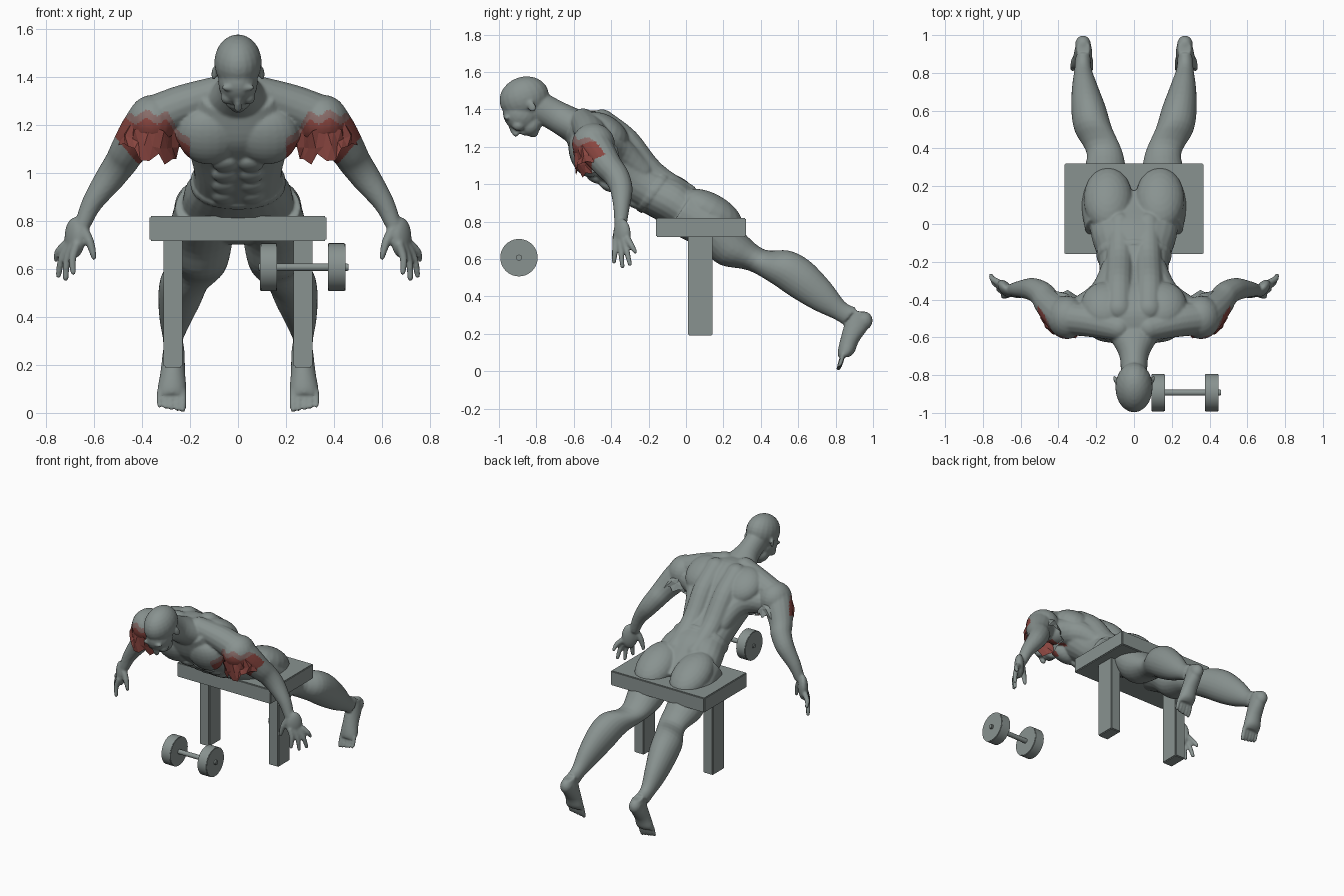
import bpy, bmesh, math, random
from mathutils import Vector, Matrix

old = bpy.data.objects.get("Cube")
if old:
    bpy.data.objects.remove(old, do_unlink=True)
random.seed(4)


def material(name, rgb):
    mat = bpy.data.materials.new(name)
    mat.use_nodes = True
    mat.diffuse_color = (*rgb, 1)
    mat.node_tree.nodes["Principled BSDF"].inputs["Base Color"].default_value = (*rgb, 1)
    return mat


grey = material("slate grey", (.25, .29, .28))
red = material("muscle red", (.25, .06, .05))
pale_red = material("faded red", (.25, .15, .14))


def make_object(name, bm, mats):
    bmesh.ops.recalc_face_normals(bm, faces=bm.faces)
    mesh = bpy.data.meshes.new(name)
    bm.to_mesh(mesh)
    bm.free()
    for mat in mats:
        mesh.materials.append(mat)
    obj = bpy.data.objects.new(name, mesh)
    bpy.context.collection.objects.link(obj)
    return obj


def catmull(a, b, c, d, t):
    return (b * 2 + (c - a) * t + (a * 2 - b * 5 + c * 4 - d) * t * t
            + (b * 3 - a - c * 3 + d) * t ** 3) / 2


def loft(bm, stations, power=1.0, sides=24, steps=4):
    """Skin smooth rings; each station is centre, side axis, depth axis."""
    rows = []
    last = len(stations) - 1
    for i in range(last):
        quad = [stations[max(0, min(last, i + k))] for k in (-1, 0, 1, 2)]
        for s in range(steps + (i == last - 1)):
            rows.append([catmull(*[q[n] for q in quad], s / steps) for n in range(3)])
    rings = []
    for centre, u, v in rows:
        ring = []
        for k in range(sides):
            c, s = math.cos(math.tau * k / sides), math.sin(math.tau * k / sides)
            c, s = [math.copysign(abs(w) ** power, w) for w in (c, s)]
            ring.append(bm.verts.new(centre + u * c + v * s))
        rings.append(ring)
    for a, b in zip(rings, rings[1:]):
        for k in range(sides):
            n = (k + 1) % sides
            bm.faces.new((a[k], a[n], b[n], b[k]))
    bm.faces.new(rings[0])
    bm.faces.new(rings[-1])


def profile(bm, rows, power=1.0, grow=0):
    """Loft from side outlines: upper y, upper z, lower y, lower z, x, half width."""
    out = []
    for ty, tz, by, bz, x, w in rows:
        top, low = Vector((x, ty, tz)), Vector((x, by, bz))
        half = (top - low) / 2
        out.append(((top + low) / 2, Vector((w + grow, 0, 0)), half + half.normalized() * grow))
    loft(bm, out, power)


def blob(bm, centre, radii, tilt=0, yaw=0):
    mat = (Matrix.Translation(centre) @ Matrix.Rotation(yaw, 4, 'Z')
           @ Matrix.Rotation(tilt, 4, 'X') @ Matrix.Diagonal((*radii, 1)))
    bmesh.ops.create_uvsphere(bm, u_segments=20, v_segments=14, radius=1, matrix=mat)


def tube(bm, points):
    """Round limb through x, y, z, radius points with rounded ends."""
    pts = [Vector(p[:3]) for p in points]
    out = []
    for i, p in enumerate(pts):
        along = (pts[min(i + 1, len(pts) - 1)] - pts[max(i - 1, 0)]).normalized()
        u = along.cross(Vector((0, 1, .1))).normalized()
        out.append((p, u * points[i][3], along.cross(u) * points[i][3]))
    loft(bm, out, sides=16)
    for p in (points[0], points[-1]):
        blob(bm, p[:3], [p[3]] * 3)


def mirror(bm):
    copy = bmesh.ops.duplicate(bm, geom=bm.verts[:] + bm.edges[:] + bm.faces[:])["geom"]
    for v in copy:
        if isinstance(v, bmesh.types.BMVert):
            v.co.x *= -1


body = bmesh.new()

# Leg: thigh, knee, calf, ankle
profile(body, [(.05, .97, -.1, .75, .13, .13), (.2, .87, .07, .66, .15, .135),
               (.31, .74, .18, .57, .155, .12), (.42, .65, .33, .54, .155, .095),
               (.55, .645, .45, .475, .215, .1), (.66, .59, .56, .4, .24, .092),
               (.77, .476, .68, .33, .26, .068), (.85, .37, .79, .28, .27, .045),
               (.91, .34, .84, .25, .27, .042)])
# Foot and toes
profile(body, [(.88, .33, .975, .31, .268, .035), (.85, .26, .985, .25, .268, .045),
               (.825, .17, .925, .16, .272, .052), (.812, .11, .9, .1, .275, .06),
               (.812, .08, .87, .075, .276, .056)])
for i in range(5):
    x, r = .229 + i * .0245, .014 - i * .0006
    tube(body, [(x, .84, .09, r), (x, .825, .04, r), (x, .815, .013 + i * .004, r * .8)])
blob(body, (.27, .95, .27), (.042, .048, .05))

# Buttock
blob(body, (.137, .13, .85), (.13, .19, .1), -.5)

# Arm
tube(body, [(.36, -.5, 1.22, .1), (.41, -.46, 1.16, .09), (.46, -.41, 1.09, .075),
            (.49, -.37, 1.04, .068), (.54, -.345, .97, .06), (.61, -.345, .87, .043),
            (.645, -.35, .79, .034)])
# Palm, fingers and thumb
blob(body, (.68, -.342, .73), (.032, .055, .085), yaw=-.7)
tips = [(.687, -.385, .585), (.718, -.34, .56), (.748, -.3, .572), (.758, -.272, .64)]
for i, tip in enumerate(tips):
    base = (.672 + i * .016, -.375 + i * .022, .7)
    mid = [(a + b) / 2 for a, b in zip(base, tip)]
    tube(body, [(*base, .019), (mid[0] + .01, *mid[1:], .016), (*tip, .012)])
tube(body, [(.65, -.36, .77, .024), (.617, -.375, .71, .019), (.6, -.38, .648, .012)])

# Shoulder, shoulder blade, chest, flank and back muscles
blob(body, (.355, -.495, 1.215), (.105, .115, .11))
tube(body, [(.08, -.55, 1.335, .07), (.22, -.515, 1.285, .085), (.33, -.5, 1.24, .09)])
blob(body, (.15, -.43, 1.28), (.13, .14, .085), -.6)
blob(body, (.122, -.54, 1.155), (.13, .08, .125), .4)
tube(body, [(.11, -.24, 1.07, .067), (.15, -.37, 1.18, .088), (.27, -.46, 1.19, .085)])
tube(body, [(.075, .0, .94, .065), (.075, -.18, 1.055, .072), (.08, -.32, 1.225, .075),
            (.08, -.45, 1.325, .075)])
for i in range(4):
    blob(body, (.055, -.49 + i * .07, 1.035 - i * .045), (.052, .05, .026), -.5)

# Ear, cheek and brow
blob(body, (.1, -.825, 1.415), (.009, .022, .032), .4, -.3)
blob(body, (.042, -.895, 1.315), (.03, .035, .03))
blob(body, (.036, -.957, 1.355), (.034, .016, .014))
mirror(body)

# Torso and waistband
torso = [(-.57, 1.39, -.645, 1.25, 0, .15), (-.46, 1.39, -.6, 1.13, 0, .21),
         (-.36, 1.325, -.53, 1.06, 0, .225), (-.28, 1.23, -.43, .985, 0, .205),
         (-.2, 1.13, -.34, .915, 0, .185), (-.1, 1.07, -.25, .86, 0, .19),
         (0, 1.02, -.14, .8, 0, .225), (.1, .92, 0, .72, 0, .235), (.18, .84, .1, .7, 0, .2)]
profile(body, torso, .9)
profile(body, [(-.11, 1.075, -.26, .865, 0, .19), (-.085, 1.065, -.235, .85, 0, .195)], .9, .006)
# Neck
profile(body, [(-.77, 1.5, -.82, 1.34, 0, .07), (-.66, 1.44, -.73, 1.29, 0, .078),
               (-.56, 1.395, -.64, 1.23, 0, .13)])
# Head, face, jaw, nose and lips
blob(body, (0, -.865, 1.46), (.099, .135, .114), .35)
blob(body, (0, -.882, 1.375), (.082, .1, .092), -.6)
blob(body, (0, -.83, 1.315), (.06, .055, .06), -.6)
blob(body, (0, -.818, 1.272), (.03, .028, .022))
tube(body, [(0, -.945, 1.34, .012), (0, -.93, 1.295, .014), (0, -.91, 1.268, .016)])
blob(body, (0, -.867, 1.277), (.03, .024, .016), -.3)

# Fuse the figure into one smooth skin
figure = make_object("figure_body", body, [grey])
remesh = figure.modifiers.new("fuse", 'REMESH')
remesh.mode = 'VOXEL'
remesh.voxel_size = .007
soften = figure.modifiers.new("soften", 'SMOOTH')
soften.factor, soften.iterations = .5, 5
deps = bpy.context.evaluated_depsgraph_get()
skin = bpy.data.meshes.new_from_object(figure.evaluated_get(deps))
figure.modifiers.clear()
figure.data = skin
skin.materials.clear()
for mat in (grey, red, pale_red):
    skin.materials.append(mat)


def tear_colour(centre, normal):
    """Red on the forward side of the upper arm, fading at its upper rim."""
    x, y, z = abs(centre.x), centre.y, centre.z
    roof = min(1.25, 1.13 + (x - .2) * 1.2) + .012 * math.sin(x * 70)
    floor = 1.04 + max(0, x - .42) * 1.2
    if y > -.43 or normal.y > .1 or normal.z > .45 or not (.2 < x < .51 and floor < z < roof):
        return 0
    return 2 if z > roof - .035 else 1


for poly in skin.polygons:
    poly.use_smooth = True
    poly.material_index = tear_colour(poly.center, poly.normal)

# Torn sleeves with ragged rims
sleeve = bmesh.new()
axis = Vector((.22, .3, -.84)).normalized()
side = axis.cross(Vector((0, 1, 0))).normalized()
depth = axis.cross(side)
count, rings = 22, []
for level, radius in enumerate((.106, .12, .125)):
    ring = []
    for k in range(count):
        a = math.tau * k / count
        jag = random.uniform(-.03, .015) if level != 1 else 0
        r = radius + random.uniform(-.012, .01)
        ring.append(sleeve.verts.new(Vector((.35, -.5, 1.2)) + axis * (level * .055 + jag)
                                     + (side * math.cos(a) + depth * math.sin(a)) * r))
    rings.append(ring)
for a, b in zip(rings, rings[1:]):
    for k in range(count):
        n = (k + 1) % count
        sleeve.faces.new((a[k], a[n], b[n]))
        sleeve.faces.new((a[k], b[n], b[k]))
bmesh.ops.solidify(sleeve, geom=sleeve.faces[:], thickness=.006)
mirror(sleeve)
torn = make_object("torn_sleeves", sleeve, [grey, red, pale_red])
for poly in torn.data.polygons:
    poly.material_index = tear_colour(poly.center, poly.normal)


# Bench
def box(name, low, high):
    bm = bmesh.new()
    bmesh.ops.create_cube(bm, size=1)
    for v in bm.verts:
        v.co = [h if c > 0 else l for c, l, h in zip(v.co, low, high)]
    bmesh.ops.bevel(bm, geom=bm.edges[:], offset=.005, segments=2, affect='EDGES')
    make_object(name, bm, [grey])


box("bench_top", (-.368, -.16, .717), (.368, .32, .82))
box("bench_leg_left", (.232, .01, .19), (.31, .142, .73))
box("bench_leg_right", (-.31, .01, .19), (-.232, .142, .73))


# Dumbbell
def disc(name, start, end, radius):
    bm = bmesh.new()
    place = Matrix.Translation(((start + end) / 2, -.893, .607)) @ Matrix.Rotation(math.pi / 2, 4, 'Y')
    bmesh.ops.create_cone(bm, cap_ends=True, segments=40, radius1=radius, radius2=radius,
                          depth=end - start, matrix=place)
    rims = [e for e in bm.edges if abs(e.verts[0].co.x - e.verts[1].co.x) < .001]
    bmesh.ops.bevel(bm, geom=rims, offset=.003, segments=2, affect='EDGES')
    obj = make_object(name, bm, [grey])
    for poly in obj.data.polygons:
        poly.use_smooth = abs(poly.normal.x) < .5


disc("dumbbell_inner_weight", .092, .163, .1)
disc("dumbbell_outer_weight", .375, .447, .1)
disc("dumbbell_bar", .085, .46, .016)
